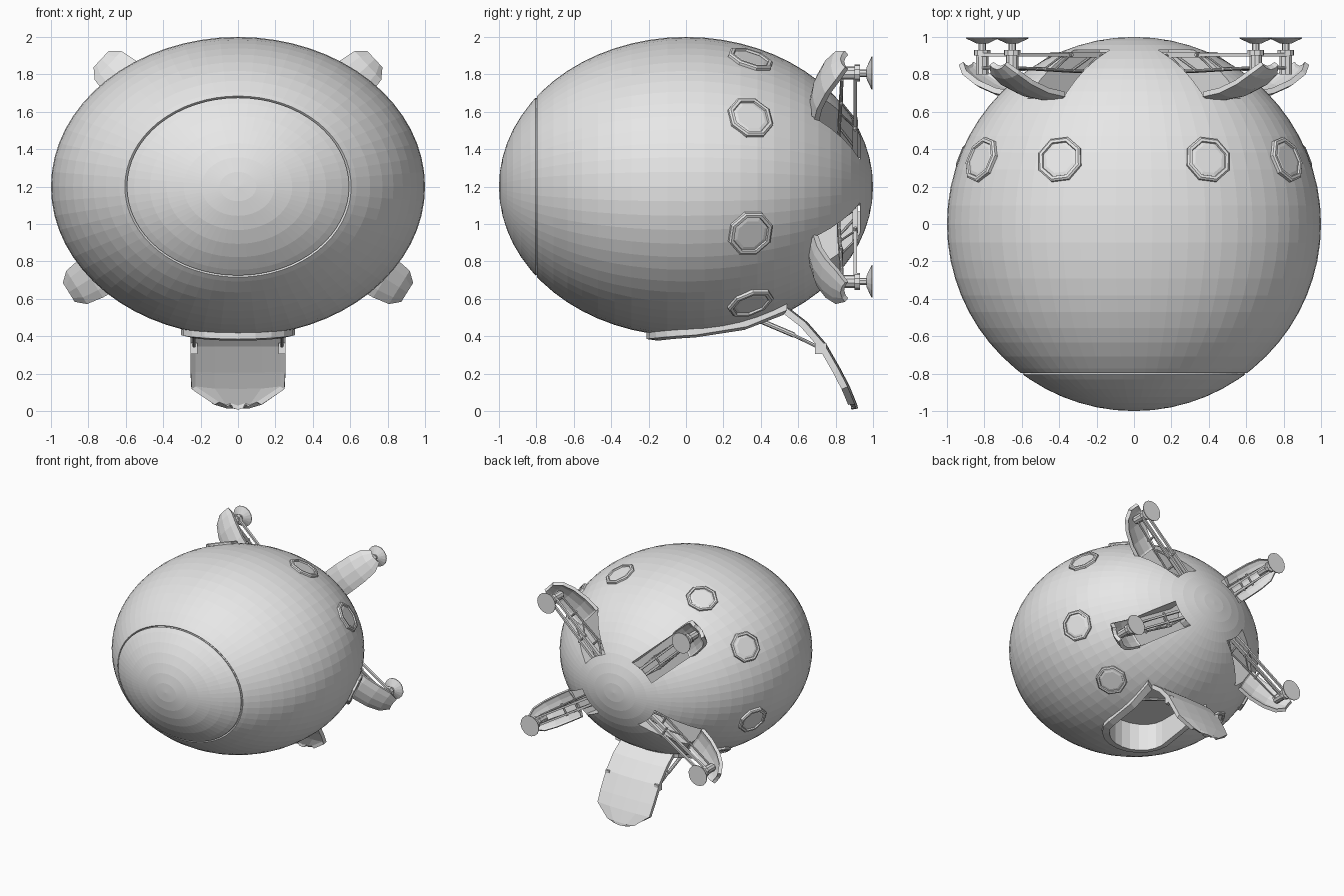
import bpy, bmesh
from math import sin, cos, pi, radians, sqrt
from mathutils import Matrix, Vector

if "Cube" in bpy.data.objects:
    bpy.data.objects.remove(bpy.data.objects["Cube"], do_unlink=True)

hull_grey = bpy.data.materials.new("hull_grey")
hull_grey.use_nodes = True
hull_grey.diffuse_color = (0.8, 0.8, 0.8, 1)
hull_grey.node_tree.nodes["Principled BSDF"].inputs["Base Color"].default_value = (0.8, 0.8, 0.8, 1)

CENTRE = Vector((0, 0, 1.2))
SQUASH = 0.8


def finish(name, bm, matrix=None):
    bmesh.ops.recalc_face_normals(bm, faces=bm.faces)
    if matrix is not None:
        bm.transform(matrix)
    mesh = bpy.data.meshes.new(name)
    bm.to_mesh(mesh)
    bm.free()
    mesh.materials.append(hull_grey)
    obj = bpy.data.objects.new(name, mesh)
    bpy.context.collection.objects.link(obj)
    return obj


def add_rod(bm, a, b, r1, r2=None, sides=8):
    a, b = Vector(a), Vector(b)
    axis = b - a
    turn = axis.to_track_quat('Z', 'Y').to_matrix().to_4x4()
    bmesh.ops.create_cone(bm, cap_ends=True, segments=sides, radius1=r1,
                          radius2=r1 if r2 is None else r2, depth=axis.length,
                          matrix=Matrix.Translation((a + b) / 2) @ turn)


def add_box(bm, low, high):
    low, high = Vector(low), Vector(high)
    size = Matrix.Diagonal((*(high - low), 1))
    bmesh.ops.create_cube(bm, size=1, matrix=Matrix.Translation((low + high) / 2) @ size)


def add_loft(bm, rings, closed_path=False, caps=True):
    loops = [[bm.verts.new(p) for p in ring] for ring in rings]
    for lower, upper in zip(loops, loops[1:]):
        n = len(lower)
        for i in range(n):
            j = (i + 1) % n
            bm.faces.new((lower[i], lower[j], upper[j], upper[i]))
    if caps:
        bm.faces.new(loops[0])
        bm.faces.new(loops[-1])


def panel(name, rows, thickness, inside, rim, depth, matrix=None):
    """Curved slab from rows of points, with a recessed inner face."""
    bm = bmesh.new()
    grid = [[bm.verts.new(p) for p in row] for row in rows]
    for a, b in zip(grid, grid[1:]):
        for i in range(len(a) - 1):
            bm.faces.new((a[i], a[i + 1], b[i + 1], b[i]))
    bmesh.ops.recalc_face_normals(bm, faces=bm.faces)
    if sum((f.normal.dot(inside) for f in bm.faces)) > 0:
        bmesh.ops.reverse_faces(bm, faces=bm.faces)
    bmesh.ops.solidify(bm, geom=bm.faces[:], thickness=thickness)
    bmesh.ops.recalc_face_normals(bm, faces=bm.faces)
    inner = [f for f in bm.faces if f.normal.dot(inside) > 0.5]
    bmesh.ops.inset_region(bm, faces=inner, thickness=rim, depth=-depth)
    return finish(name, bm, matrix)


def cut(body, cutter):
    cutter.hide_render = True
    mod = body.modifiers.new("cut", 'BOOLEAN')
    mod.operation, mod.solver, mod.object = 'DIFFERENCE', 'EXACT', cutter
    bpy.context.view_layer.objects.active = body
    bpy.ops.object.modifier_apply(modifier=mod.name)
    bpy.data.objects.remove(cutter, do_unlink=True)


# Hull: squashed sphere turned about y, with a fine groove near the nose
stations = [(pi * i / 32, 1) for i in range(1, 32)]
stations += [(0.636, 1), (0.639, 0.985), (0.647, 0.985), (0.650, 1)]
bm = bmesh.new()
rings = []
for angle, k in sorted(stations):
    r = sin(angle) * k
    rings.append([CENTRE + Vector((r * cos(2 * pi * s / 64), -cos(angle) * k,
                                   SQUASH * r * sin(2 * pi * s / 64))) for s in range(64)])
add_loft(bm, rings, caps=False)
bm.verts.ensure_lookup_table()
for y, start in ((-1, 0), (1, len(bm.verts) - 64)):
    pole = bm.verts.new(CENTRE + Vector((0, y, 0)))
    bm.verts.ensure_lookup_table()
    for s in range(64):
        bm.faces.new((bm.verts[start + s], bm.verts[start + (s + 1) % 64], pole))
hull = finish("hull", bm)


# Legs: local axes are outward, sideways, and backward (y)
def leg_matrix(angle):
    c, s = cos(angle), sin(angle)
    return Matrix(((c, s, 0, 0), (0, 0, 1, 0), (s, -c, 0, CENTRE.z), (0, 0, 0, 1)))


LEGS = {"upper_left": (43, 0.89), "lower_left": (-32, 0.957),
        "upper_right": (137, 0.89), "lower_right": (212, 0.957)}
DOOR = ((-0.27, 0.655, 0.125), (-0.15, 0.675, 0.125), (-0.03, 0.72, 0.12),
        (0.06, 0.775, 0.105), (0.11, 0.825, 0.06))

for place, (degrees, reach) in LEGS.items():
    matrix = leg_matrix(radians(degrees))
    # Bay behind the rear cap
    bm = bmesh.new()
    add_box(bm, (0, -0.112, 0.67), (reach - 0.2, 0.112, 0.93))
    cut(hull, finish("bay_cutter", bm, matrix))
    # Curved open door
    rows = [[(reach + dr, w * u, y + 0.025 * u * u) for u in (-1, -0.6, 0, 0.6, 1)]
            for dr, y, w in DOOR]
    panel(place + "_door", rows, 0.03, Vector((-0.4, 0, 0.9)), 0.015, 0.008, matrix)
    # Folding arm with braces
    bm = bmesh.new()
    for side in (-1, 1):
        t = 0.03 * side
        add_box(bm, (0.08, t - 0.01, 0.89), (0.5, t + 0.01, 0.92))
        add_box(bm, (0.5, t - 0.008, 0.895), (reach, t + 0.008, 0.915))
        add_rod(bm, (0.38, 0.05 * side, 0.815), (reach - 0.02, 0.03 * side, 0.835), 0.008)
        add_rod(bm, (0.28, t, 0.90), (0.42, 0.05 * side, 0.815), 0.008)
        add_rod(bm, (0.5, t, 0.90), (0.62, 0.045 * side, 0.825), 0.006)
    for r, y in ((0.28, 0.9), (0.5, 0.905), (0.42, 0.817), (0.7, 0.83)):
        add_rod(bm, (r, -0.055, y), (r, 0.055, y), 0.009)
    finish(place + "_arm", bm, matrix)
    # Foot post and pad
    bm = bmesh.new()
    add_rod(bm, (reach, 0, 0.80), (reach, 0, 0.92), 0.035, sides=10)
    add_rod(bm, (reach, 0, 0.90), (reach, 0, 0.93), 0.045, sides=10)
    add_rod(bm, (reach, 0, 0.92), (reach, 0, 0.98), 0.02)
    add_rod(bm, (reach, 0, 0.965), (reach, 0, 0.992), 0.03, 0.088, 16)
    add_rod(bm, (reach, 0, 0.992), (reach, 0, 0.998), 0.088, sides=16)
    finish(place + "_foot", bm, matrix)

bm = bmesh.new()
add_rod(bm, (0, 0.66, CENTRE.z), (0, 0.94, CENTRE.z), 0.1, sides=16)
finish("arm_hub", bm)


# Belly hatch opening and its U-shaped rim
def u_outline(half, depth, back):
    arc = [(half * cos(pi * i / 10), 0.05 - depth * sin(pi * i / 10)) for i in range(11)]
    return [(half, back), (half, back * 0.6)] + arc + [(-half, back * 0.6), (-half, back)]


def belly(x, y):
    return CENTRE.z - SQUASH * sqrt(1 - x * x - y * y)


outline = u_outline(0.25, 0.2, 0.52)
bm = bmesh.new()
add_loft(bm, [[(x, y, z) for x, y in outline] for z in (0.2, 0.62)])
cut(hull, finish("hatch_cutter", bm))

bm = bmesh.new()
sections = []
for (xi, yi), (xo, yo) in zip(outline, u_outline(0.305, 0.26, 0.54)):
    zi, zo = belly(xi, yi), belly(xo, yo)
    sections.append([(xi, yi, zi + 0.06), (xi, yi, zi - 0.033),
                     (xo, yo, zo - 0.033), (xo, yo, zo + 0.03)])
add_loft(bm, sections)
finish("hatch_rim", bm)

# Lowered ramp
RAMP = ((0.54, 0.56, 0.25), (0.65, 0.475, 0.255), (0.75, 0.36, 0.255),
        (0.83, 0.22, 0.255), (0.876, 0.13, 0.25), (0.915, 0.035, 0.13), (0.92, 0.014, 0.06))
rows = [[(w * u, y - 0.012 * u * u, z) for u in (-1, -0.5, 0, 0.5, 1)] for y, z, w in RAMP]
panel("ramp", rows, 0.035, Vector((0, -0.85, -0.5)), 0.025, 0.008)

# Ramp struts and brackets
bm = bmesh.new()
for x in (-0.235, 0.235):
    add_rod(bm, (x, 0.38, 0.49), (x, 0.58, 0.405), 0.014)
    add_rod(bm, (x, 0.55, 0.418), (x, 0.72, 0.335), 0.009)
    add_box(bm, (x - 0.018, 0.69, 0.305), (x + 0.018, 0.75, 0.365))
finish("ramp_struts", bm)

# Octagonal portholes: raised frame and shallow pane
for number, degrees in enumerate((65, 29.5, -19.5, -56)):
    for side, label in ((1, "left"), (-1, "right")):
        a, y = radians(degrees), 0.345
        r = sqrt(1 - y * y)
        spot = Vector((side * r * cos(a), y, SQUASH * r * sin(a)))
        normal = Vector((spot.x, y, spot.z / SQUASH ** 2)).normalized()
        turn = normal.to_track_quat('Z', 'Y').to_matrix().to_4x4()
        profile = ((0.128, -0.03), (0.128, 0.006), (0.118, 0.014), (0.102, 0.014),
                   (0.098, 0.004), (0.08, 0.008))
        bm = bmesh.new()
        add_loft(bm, [[(q * cos(pi * (i + 0.5) / 4), q * sin(pi * (i + 0.5) / 4), h)
                       for i in range(8)] for q, h in profile])
        finish(f"{label}_porthole_{number + 1}", bm, Matrix.Translation(CENTRE + spot) @ turn)
